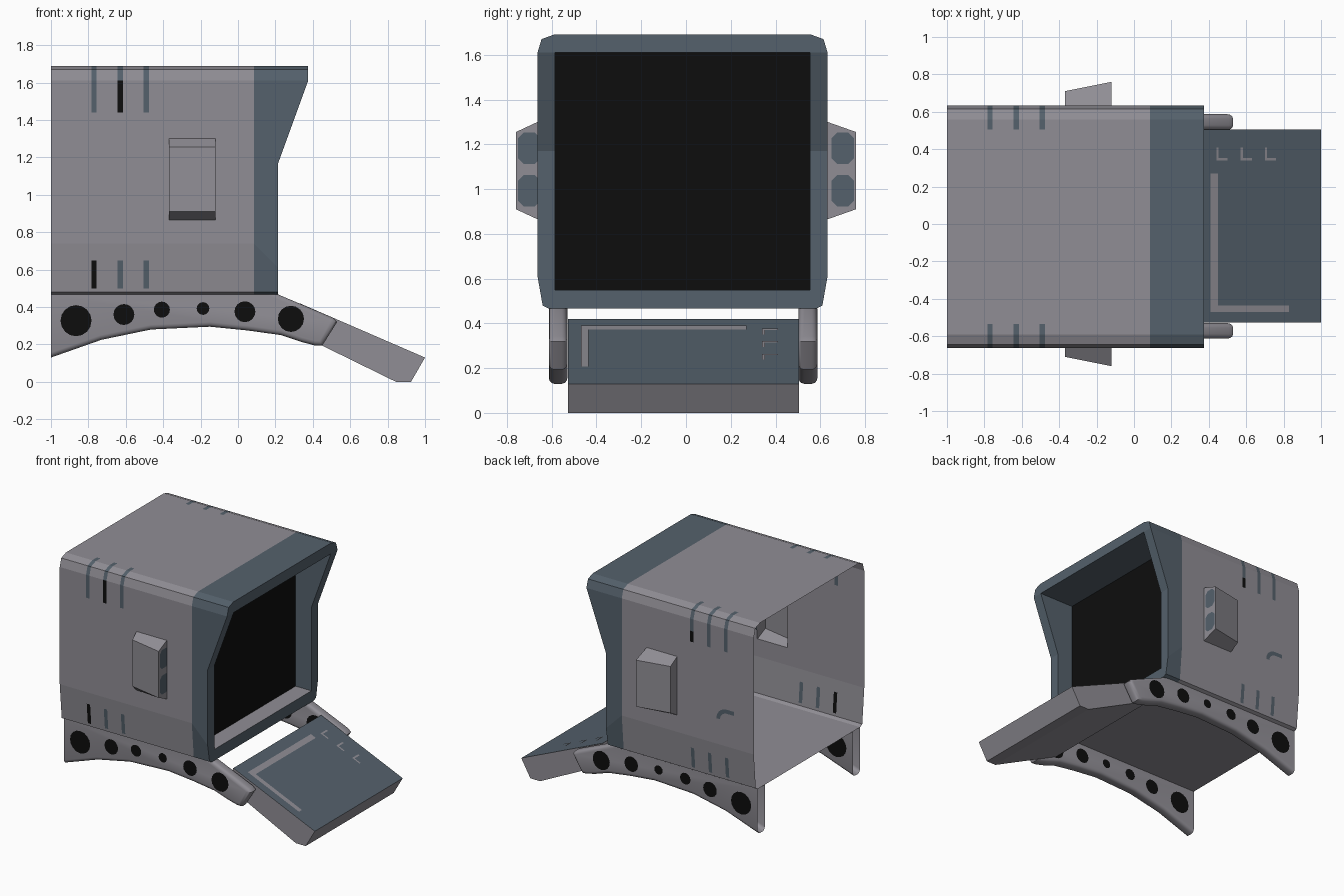
import bpy, bmesh, math
from mathutils import Vector

if "Cube" in bpy.data.objects:
    bpy.data.objects.remove(bpy.data.objects["Cube"])

YC = -0.0155  # middle plane of the hull


def material(name, rgb):
    m = bpy.data.materials.new(name)
    m.diffuse_color = (*rgb, 1)
    m.use_nodes = True
    m.node_tree.nodes["Principled BSDF"].inputs["Base Color"].default_value = m.diffuse_color
    return m


MATS = [material("warm_gray", (0.28, 0.27, 0.30)),
        material("slate_blue", (0.09, 0.12, 0.15)),
        material("black", (0.004, 0.004, 0.004))]
GRAY, BLUE, BLACK = 0, 1, 2


def finish(name, bm):
    me = bpy.data.meshes.new(name)
    bm.to_mesh(me)
    bm.free()
    for m in MATS:
        me.materials.append(m)
    ob = bpy.data.objects.new(name, me)
    bpy.context.collection.objects.link(ob)
    return ob


def face(bm, pts, mat=GRAY):
    f = bm.faces.new([bm.verts.new(p) for p in pts])
    f.material_index = mat
    return f


def ring(half):
    """Full cross-section from (x, half width, z) points, mirrored about YC."""
    return ([Vector((x, YC + w, z)) for x, w, z in half] +
            [Vector((x, YC - w, z)) for x, w, z in reversed(half)])


def loft(bm, a, b, mat):
    n = len(a)
    out = []
    for i in range(n):
        j = (i + 1) % n
        out.append(face(bm, [a[i], a[j], b[j], b[i]], mat))
    return out


def weld(bm):
    bmesh.ops.remove_doubles(bm, verts=bm.verts[:], dist=1e-4)
    bmesh.ops.dissolve_degenerate(bm, edges=bm.edges[:], dist=1e-5)
    bmesh.ops.recalc_face_normals(bm, faces=bm.faces[:])


# hull: thin open skin with painted stripes and two side windows
SEC = [(0.60, 0.467), (0.625, 0.48), (0.648, 0.74), (0.648, 1.17),
       (0.648, 1.61), (0.63, 1.67), (0.575, 1.69)]
STRIPES = (-0.77, -0.63, -0.49)
FX = 0.085
bm = bmesh.new()
loft(bm, ring([(-1, w, z) for w, z in SEC]), ring([(FX, w, z) for w, z in SEC]), GRAY)
weld(bm)
cuts = [((x + d, 0, 0), (1, 0, 0)) for x in STRIPES for d in (-0.014, 0.014)]
cuts += [((x, 0, 0), (1, 0, 0)) for x in (-0.37, -0.12)]
cuts += [((0, 0, z), (0, 0, 1)) for z in (0.50, 0.65, 0.87, 1.29, 1.44, 1.52)]
cuts += [((0, YC + y, 0), (0, 1, 0)) for y in (-0.52, 0.52)]
for co, no in cuts:
    bmesh.ops.bisect_plane(bm, geom=bm.verts[:] + bm.edges[:] + bm.faces[:],
                           plane_co=co, plane_no=no)
window = []
for f in bm.faces:
    c = f.calc_center_median()
    w = abs(c.y - YC)
    if -0.37 < c.x < -0.12 and 0.87 < c.z < 1.29 and w > 0.6:
        window.append(f)
    for x in STRIPES:
        if abs(c.x - x) < 0.014 and w > 0.52 and (c.z > 1.44 or 0.50 < c.z < 0.65):
            f.material_index = BLUE
            if c.y < 0 and ((x == -0.63 and 1.44 < c.z < 1.61) or (x == -0.77 and c.z < 0.65)):
                f.material_index = BLACK
            if c.y > 0 and x == -0.49 and 1.44 < c.z < 1.52:
                f.material_index = BLACK
bmesh.ops.delete(bm, geom=window, context='FACES')
finish("hull", bm)

# front frame: slanted hood, rim, reveal and dark screen
bm = bmesh.new()
XS = (0.215, 0.215, 0.215, 0.215, 0.375, 0.375, 0.375)
outer = [(x, w, 0.61 if z == 0.74 else z) for x, (w, z) in zip(XS, SEC)]
ZI = (0.55, 0.55, 0.55, 1.17, 1.61, 1.61, 1.61)
inner = [(x, 0.57, z) for x, z in zip(XS, ZI)]
back = [(FX, 0.57, z) for z in ZI]
loft(bm, ring([(FX, w, z) for w, z in SEC]), ring(outer), BLUE)
loft(bm, ring(outer), ring(inner), BLUE)
for f in loft(bm, ring(inner), ring(back), BLUE):
    if all(abs(v.co.z - 0.55) < 1e-4 for v in f.verts):
        f.material_index = GRAY
face(bm, [(FX, YC + s * 0.57, z) for s, z in ((-1, 0.55), (1, 0.55), (1, 1.61), (-1, 1.61))], BLACK)
weld(bm)
finish("front_frame", bm)

# side boxes: wedge pods, open to the inside, with two lamp plates each
for s, side in ((-1, "front"), (1, "back")):
    wall = YC + s * 0.648
    a = [(-0.37, wall, 0.865), (-0.12, wall, 0.865), (-0.12, wall, 1.30), (-0.37, wall, 1.30)]
    b = [(-0.37, s * 0.71, 0.91), (-0.12, s * 0.76, 0.91),
         (-0.12, s * 0.76, 1.255), (-0.37, s * 0.71, 1.255)]
    bm = bmesh.new()
    loft(bm, a, b, GRAY)
    face(bm, b)
    weld(bm)
    finish(side + "_side_box", bm)
    bm = bmesh.new()
    for z in (0.992, 1.182):
        face(bm, [(-0.117, s * 0.70 + dy, z + dz) for dy, dz in
                  ((-.05, -.045), (-.025, -.07), (.025, -.07), (.05, -.045),
                   (.05, .045), (.025, .07), (-.025, .07), (-.05, .045))], BLUE)
    finish(side + "_box_lamps", bm)

# hook mark painted on the rear side wall
bm = bmesh.new()
path = [(math.cos(t * math.pi / 12), math.sin(t * math.pi / 12)) for t in range(7)]
band = [[(-0.78 + r * c, 0.636, 0.93 + r * s) for c, s in path] +
        [(-0.84, 0.636, 0.93 + r)] for r in (0.055, 0.085)]
for i in range(len(band[0]) - 1):
    face(bm, [band[0][i], band[1][i], band[1][i + 1], band[0][i + 1]], BLUE)
weld(bm)
finish("hook_mark", bm)

# arched rails under the hull, rounded edges, open at the rear end
RAIL = [(-1, 0.467), (0.215, 0.467), (0.508, 0.343), (0.53, 0.32), (0.45, 0.193),
        (0.41, 0.195), (0.337, 0.214), (0.23, 0.25), (0.05, 0.275), (-0.15, 0.295),
        (-0.465, 0.28), (-0.73, 0.225), (-1, 0.13)]
HOLES = [(-0.866, 0.327, 0.083), (-0.61, 0.36, 0.056), (-0.407, 0.386, 0.043),
         (-0.187, 0.392, 0.034), (0.037, 0.375, 0.056), (0.283, 0.337, 0.07)]


def prism(bm, profile, y0, y1):
    a = [(x, y0, z) for x, z in profile]
    b = [(x, y1, z) for x, z in profile]
    sides = loft(bm, a, b, GRAY)
    face(bm, a)
    face(bm, b)
    weld(bm)
    return sides


for y0, y1, side in ((-0.613, -0.53, "front"), (0.503, 0.587, "back")):
    bm = bmesh.new()
    prism(bm, RAIL, y0, y1)
    edges = []
    for e in bm.edges:
        p, q = (v.co for v in e.verts)
        on_end = p.x < -0.99 and q.x < -0.99
        on_top = p.z > 0.466 and q.z > 0.466
        if abs(p.y - q.y) < 1e-4 and not on_end and not on_top:
            edges.append(e)
    bmesh.ops.bevel(bm, geom=edges, offset=0.025, segments=3, profile=0.5, affect='EDGES')
    gone = [f for f in bm.faces if all(v.co.x < -0.99 for v in f.verts)
            or all(v.co.z > 0.466 for v in f.verts)]
    bmesh.ops.delete(bm, geom=gone, context='FACES')
    rail = finish(side + "_rail", bm)
    bpy.ops.object.select_all(action='DESELECT')
    rail.select_set(True)
    bpy.context.view_layer.objects.active = rail
    bpy.ops.object.shade_smooth_by_angle(angle=math.radians(35))
    # dark round holes as plates on both faces of the rail
    bm = bmesh.new()
    for y in (y0 - 0.003, y1 + 0.003):
        for x, z, r in HOLES:
            face(bm, [(x + r * math.cos(t * math.pi / 8), y, z + r * math.sin(t * math.pi / 8))
                      for t in range(16)], BLACK)
    finish(side + "_rail_holes", bm)

# sloping ramp with blue deck
bm = bmesh.new()
prism(bm, [(0.33, 0.42), (1.0, 0.13), (0.925, 0), (0.845, 0), (0.28, 0.277)], -0.527, 0.505)
for f in bm.faces:
    if f.normal.z > 0.7:
        f.material_index = BLUE
finish("ramp", bm)

# worn gray markings on the deck
bm = bmesh.new()
marks = [(0.41, 0.45, -0.47, 0.27), (0.45, 0.83, -0.47, -0.435)]
for x in (0.44, 0.57, 0.70):
    marks += [(x, x + 0.012, 0.34, 0.41), (x + 0.012, x + 0.06, 0.34, 0.352)]
for x0, x1, y0, y1 in marks:
    face(bm, [(x, y, 0.42 - (x - 0.33) * 0.29 / 0.67 + 0.004)
              for x, y in ((x0, y0), (x1, y0), (x1, y1), (x0, y1))], GRAY)
finish("deck_markings", bm)
